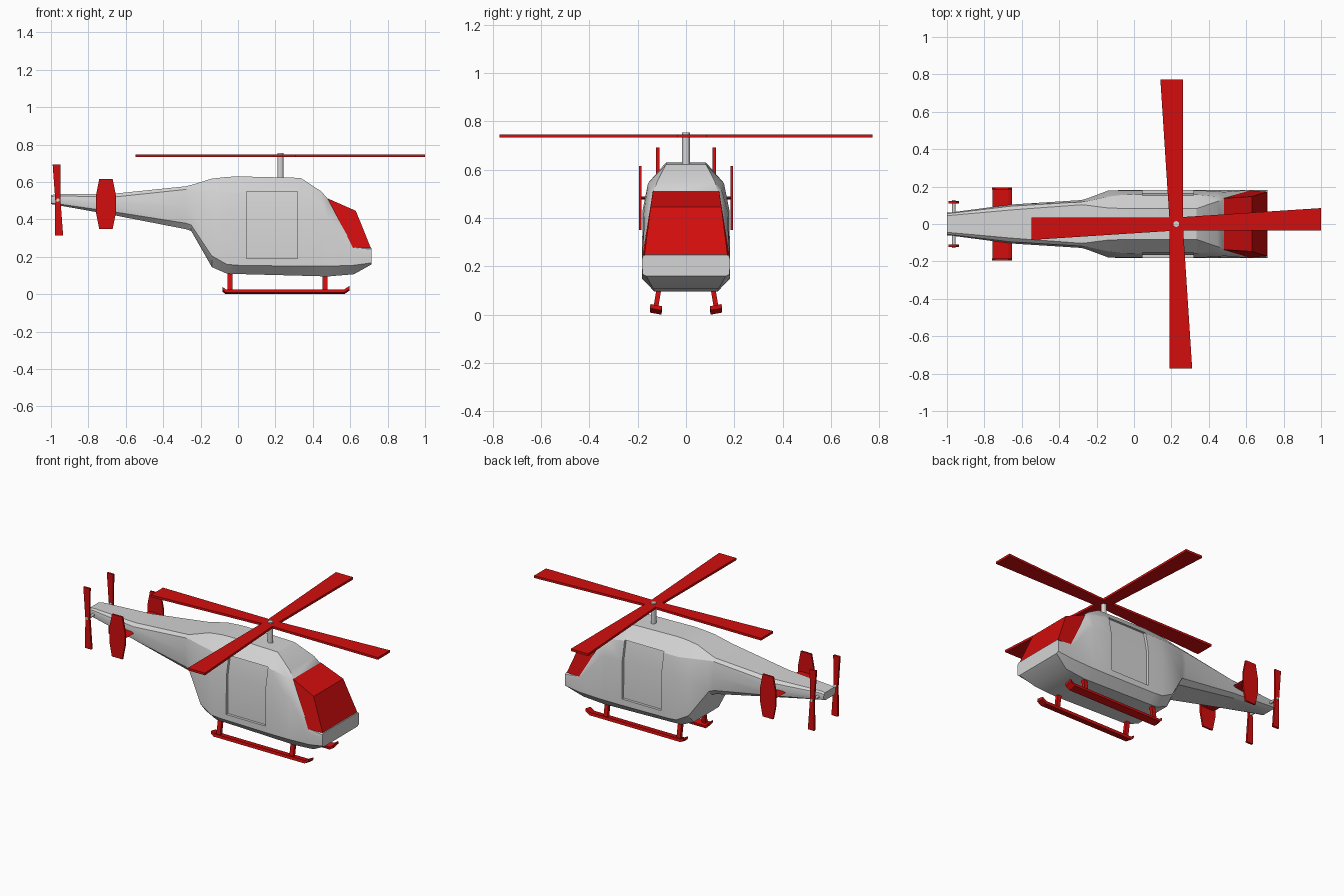
import bpy, bmesh, math
from mathutils import Matrix, Vector

if "Cube" in bpy.data.objects:
    bpy.data.objects.remove(bpy.data.objects["Cube"])


def material(name, rgb):
    m = bpy.data.materials.new(name)
    m.diffuse_color = (*rgb, 1)
    m.use_nodes = True
    m.node_tree.nodes["Principled BSDF"].inputs["Base Color"].default_value = m.diffuse_color
    return m


GREY = material("light grey paint", (0.66, 0.66, 0.66))
RED = material("red paint", (0.65, 0.004, 0.004))


def make(name, verts, faces, mat):
    me = bpy.data.meshes.new(name)
    me.from_pydata(verts, [], faces)
    bm = bmesh.new()
    bm.from_mesh(me)
    bmesh.ops.recalc_face_normals(bm, faces=bm.faces)
    bm.to_mesh(me)
    bm.free()
    me.materials.append(mat)
    ob = bpy.data.objects.new(name, me)
    bpy.context.collection.objects.link(ob)
    return ob


def loft(name, rings, mat):
    """Closed skin through rings with equal point counts, capped at both ends."""
    n = len(rings[0])
    verts = [p for r in rings for p in r]
    faces = [list(range(n)), list(range(len(verts) - n, len(verts)))]
    for i in range(len(rings) - 1):
        for j in range(n):
            k = (j + 1) % n
            faces.append([i * n + j, i * n + k, (i + 1) * n + k, (i + 1) * n + j])
    return make(name, verts, faces, mat)


def rod(name, a, b, radius, mat, sides=12):
    """Straight round bar between two points."""
    a, b = Vector(a), Vector(b)
    q = (b - a).to_track_quat('Z', 'Y')
    ring = [q @ Vector((radius * math.cos(t), radius * math.sin(t), 0))
            for t in (2 * math.pi * i / sides for i in range(sides))]
    return loft(name, [[a + p for p in ring], [b + p for p in ring]], mat)


def smooth(ob, angle):
    bpy.ops.object.select_all(action='DESELECT')
    ob.select_set(True)
    bpy.context.view_layer.objects.active = ob
    bpy.ops.object.shade_smooth_by_angle(angle=math.radians(angle))


# Fuselage: x, then (half width, z) of belly, lower side, mid side, shoulder, roof
stations = [
    (-1.00, (.040, .482), (.055, .487), (.060, .505), (.056, .522), (.045, .530)),
    (-0.97, (.042, .477), (.058, .484), (.063, .505), (.058, .526), (.047, .535)),
    (-0.66, (.070, .422), (.095, .440), (.104, .480), (.095, .520), (.075, .538)),
    (-0.28, (.095, .348), (.120, .380), (.128, .470), (.118, .560), (.103, .577)),
    (-0.25, (.100, .338), (.130, .370), (.137, .465), (.122, .560), (.100, .584)),
    (-0.14, (.125, .145), (.175, .205), (.178, .440), (.146, .553), (.086, .618)),
    (-0.06, (.130, .110), (.183, .160), (.180, .430), (.156, .545), (.083, .627)),
    (0.00, (.130, .108), (.183, .155), (.180, .430), (.157, .545), (.083, .630)),
    (0.335, (.130, .099), (.183, .150), (.180, .430), (.157, .545), (.083, .622)),
    (0.445, (.130, .096), (.183, .150), (.175, .420), (.147, .520), (.120, .550)),
    (0.480, (.130, .095), (.183, .150), (.171, .405), (.140, .500), (.132, .510)),
    (0.620, (.135, .107), (.183, .155), (.182, .235), (.179, .250), (.165, .258)),
    (0.715, (.165, .160), (.180, .168), (.183, .220), (.180, .240), (.170, .248)),
]
rings = []
for x, *half in stations:
    rings.append([(x, y, z) for y, z in half] + [(x, -y, z) for y, z in reversed(half)])
body = loft("fuselage", rings, GREY)

# Recessed side doors, cut parallel to the cabin wall
for s in (1, -1):
    profile = [(.166, .190), (.163, .430), (.139, .550), (.30, .550), (.30, .190)]
    cutter = loft("door_cutter", [[(x, s * y, z) for y, z in profile]
                                  for x in (.045, .318)], GREY)
    mod = body.modifiers.new("door recess", 'BOOLEAN')
    mod.operation = 'DIFFERENCE'
    mod.solver = 'EXACT'
    mod.object = cutter
    bpy.context.view_layer.objects.active = body
    body.select_set(True)
    bpy.ops.object.modifier_apply(modifier=mod.name)
    bpy.data.objects.remove(cutter, do_unlink=True)
smooth(body, 28)

# Windshield wedge, sunk slightly into the cabin front
shield = [(.480, .137, .512), (.630, .147, .446), (.710, .172, .248), (.615, .180, .248)]
loft("windshield", [[(x, s * y, z) for x, y, z in shield] for s in (-1, 1)], RED)


# Rotor blades: one straight edge, one flared edge, repeated around the hub
def blades(name, count, root, near, far, length, thick, place):
    for i in range(count):
        turn = Matrix.Rotation(2 * math.pi * i / count, 4, 'Z')
        outline = [(root, 0), (near, length), (-far, length), (-root, 0)]
        loft(name, [[place @ turn @ Vector((x, y, z)) for x, y in outline]
                    for z in (-thick / 2, thick / 2)], RED)


rod("rotor_mast", (.226, 0, .58), (.226, 0, .755), .016, GREY)
blades("main_rotor_blade", 4, .035, .035, .085, .773, .014,
       Matrix.Translation((.226, 0, .740)))

# Tail rotors on a shared axle
rod("tail_rotor_axle", (-.963, -.128, .503), (-.963, .128, .503), .009, GREY)
for s in (-1, 1):
    place = Matrix.Translation((-.963, s * .117, .503)) @ Matrix.Rotation(math.pi / 2, 4, 'X')
    blades("tail_rotor_blade", 2, .014, .015, .028, .190, .013, place)

# Tailplane with upright end fins
loft("tailplane", [[(x, y, z) for x, z in
                    ((-.757, .483), (-.74, .489), (-.67, .489), (-.653, .483), (-.67, .477), (-.74, .477))]
                   for y in (-.188, .188)], RED)
fin = [(-.742, .350), (-.670, .350), (-.652, .440), (-.652, .525),
       (-.670, .616), (-.742, .616), (-.760, .525), (-.760, .440)]
for s in (-1, 1):
    loft("end_fin", [[(x, s * y, z) for x, z in fin] for y in (.184, .195)], RED)

# Landing skids: canted runners with upturned tips, on splayed legs
for s in (-1, 1):
    runner = []
    for x, z in ((-.083, .020), (-.066, .006), (.568, .006), (.595, .024)):
        runner.append([(x, s * y, z + dz) for y, dz in
                       ((.102, -.006), (.150, .003), (.147, .020), (.099, .011))])
    loft("skid_runner", runner, RED)
    for x in (-.042, .466):
        loft("skid_leg", [[(x + dx, s * (y + dy), z) for dx, dy in
                           ((-.013, -.01), (.013, -.01), (.013, .01), (-.013, .01))]
                          for y, z in ((.128, .012), (.110, .120))], RED)
